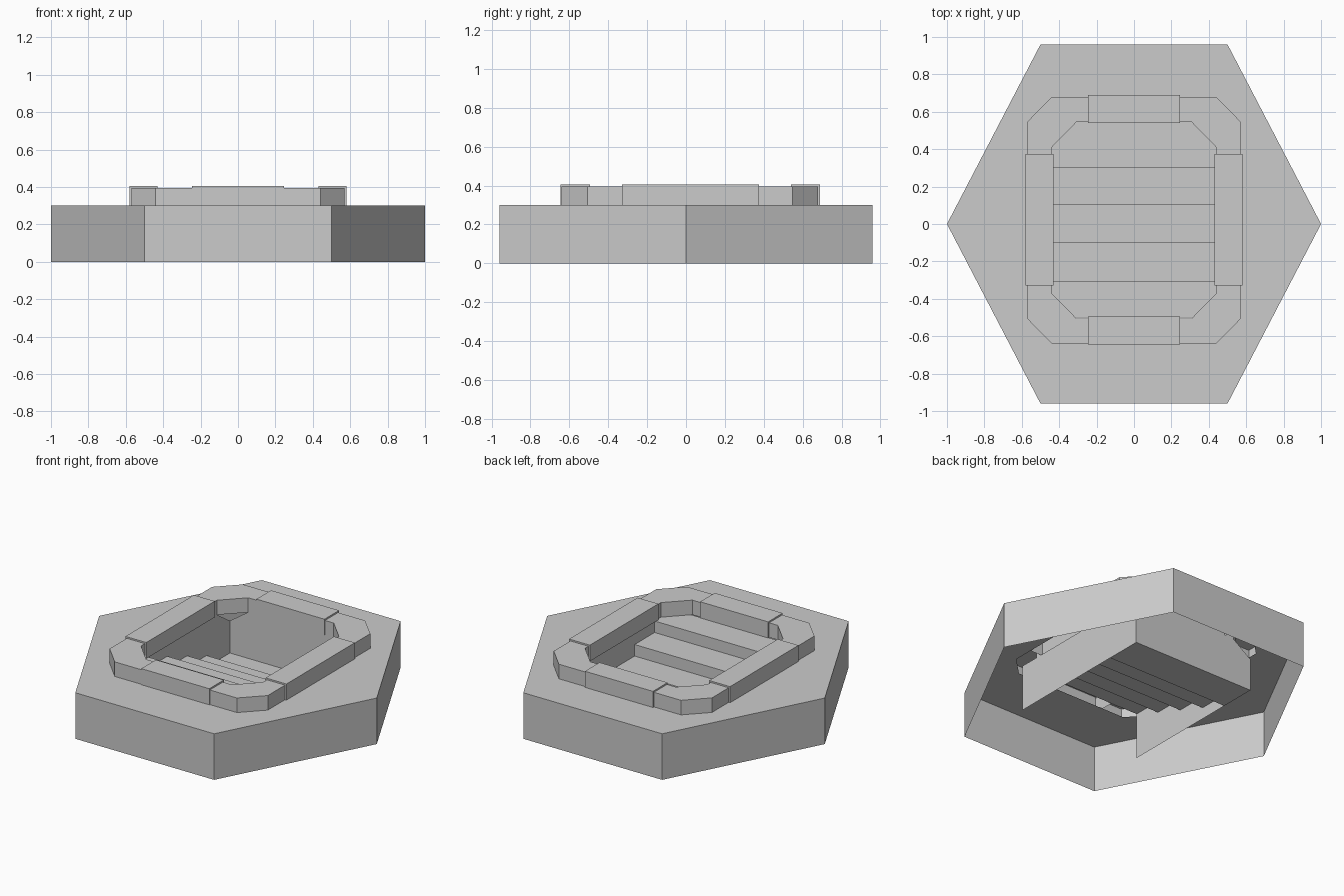
import bpy, bmesh

if "Cube" in bpy.data.objects:
    bpy.data.objects.remove(bpy.data.objects["Cube"])

TOP = 0.30      # height of the plate
YC = 0.02       # centre of the stone ring along y


def make(name, bm):
    mesh = bpy.data.meshes.new(name)
    bm.to_mesh(mesh)
    bm.free()
    ob = bpy.data.objects.new(name, mesh)
    bpy.context.collection.objects.link(ob)
    return ob


def loop_edges(bm, pts, z):
    vs = [bm.verts.new((x, y, z)) for x, y in pts]
    return vs, [bm.edges.new((vs[i], vs[i - 1])) for i in range(len(vs))]


def open_prism(name, pts, z0, z1):
    """Outline extruded upward, capped on top and open below."""
    bm = bmesh.new()
    low = [bm.verts.new((x, y, z0)) for x, y in pts]
    high = [bm.verts.new((x, y, z1)) for x, y in pts]
    for i in range(len(pts)):
        bm.faces.new((low[i - 1], low[i], high[i], high[i - 1]))
    bm.faces.new(high)
    bmesh.ops.recalc_face_normals(bm, faces=bm.faces)
    if bm.faces[:] and max(bm.faces, key=lambda f: f.calc_center_median().z).normal.z < 0:
        bmesh.ops.reverse_faces(bm, faces=bm.faces)
    return make(name, bm)


# Hexagonal base: open underneath, with an eight-sided opening in its top
hexagon = [(1, 0), (0.5, 0.96), (-0.5, 0.96), (-1, 0), (-0.5, -0.96), (0.5, -0.96)]
opening = [(0.52, 0.5), (0.4, 0.62), (-0.4, 0.62), (-0.52, 0.5),
           (-0.52, -0.46), (-0.4, -0.58), (0.4, -0.58), (0.52, -0.46)]
bm = bmesh.new()
rim, rim_edges = loop_edges(bm, hexagon, TOP)
hole, hole_edges = loop_edges(bm, opening, TOP)
bmesh.ops.triangle_fill(bm, edges=rim_edges + hole_edges, use_beauty=True, normal=(0, 0, 1))
low = [bm.verts.new((x, y, 0)) for x, y in hexagon]
for i in range(6):
    bm.faces.new((low[i - 1], low[i], rim[i], rim[i - 1]))
bmesh.ops.recalc_face_normals(bm, faces=bm.faces)
bmesh.ops.dissolve_limit(bm, angle_limit=0.01, verts=bm.verts, edges=bm.edges)
make("hex_base", bm)

# Stairwell walls: two sides and the back, with the upper back corners cut away
X, Y0, Y1 = 0.44, -0.50, 0.545
bm = bmesh.new()
for s in (-1, 1):
    side = [(s * X, Y0, 0), (s * X, Y1, 0), (s * X, Y1, 0.21), (s * X, 0.41, TOP), (s * X, Y0, TOP)]
    bm.faces.new([bm.verts.new(p) for p in (side if s < 0 else side[::-1])])
back = [(-X, Y1, 0), (X, Y1, 0), (X, Y1, 0.21), (0.31, Y1, TOP), (-0.31, Y1, TOP), (-X, Y1, 0.21)]
bm.faces.new([bm.verts.new(p) for p in back])
make("stairwell_walls", bm)

# Stairs: a stepped sheet dropping from the front down to the back
profile = []
edges_y = [Y0, -0.305, -0.10, 0.105, 0.305, Y1]
for i in range(5):
    z = TOP - i * TOP / 4
    profile += [(edges_y[i], z), (edges_y[i + 1], z)]
bm = bmesh.new()
rows = [[bm.verts.new((x, y, z)) for x in (-X, X)] for y, z in profile]
for a, b in zip(rows, rows[1:]):
    bm.faces.new((a[0], a[1], b[1], b[0]))
make("stairs", bm)

# Corner stones of the surround, mirrored about the ring centre
for sx, side in ((1, "right"), (-1, "left")):
    for sy, end in ((1, "back"), (-1, "front")):
        out = [(0.24, 0.66), (0.44, 0.66), (0.57, 0.527), (0.57, 0.35),
               (0.44, 0.35), (0.44, 0.39), (0.308, 0.525), (0.24, 0.525)]
        open_prism(f"corner_stone_{end}_{side}", [(sx * x, YC + sy * y) for x, y in out], TOP, 0.395)


# Straight stones, slightly proud of the corner stones
def stone(name, x0, x1, y0, y1):
    open_prism(name, [(x0, y0), (x1, y0), (x1, y1), (x0, y1)], TOP, 0.405)


stone("back_stone", -0.245, 0.245, 0.54, 0.69)
stone("front_stone", -0.245, 0.245, -0.645, -0.495)
stone("right_stone", 0.43, 0.58, -0.33, 0.375)
stone("left_stone", -0.58, -0.43, -0.33, 0.375)
